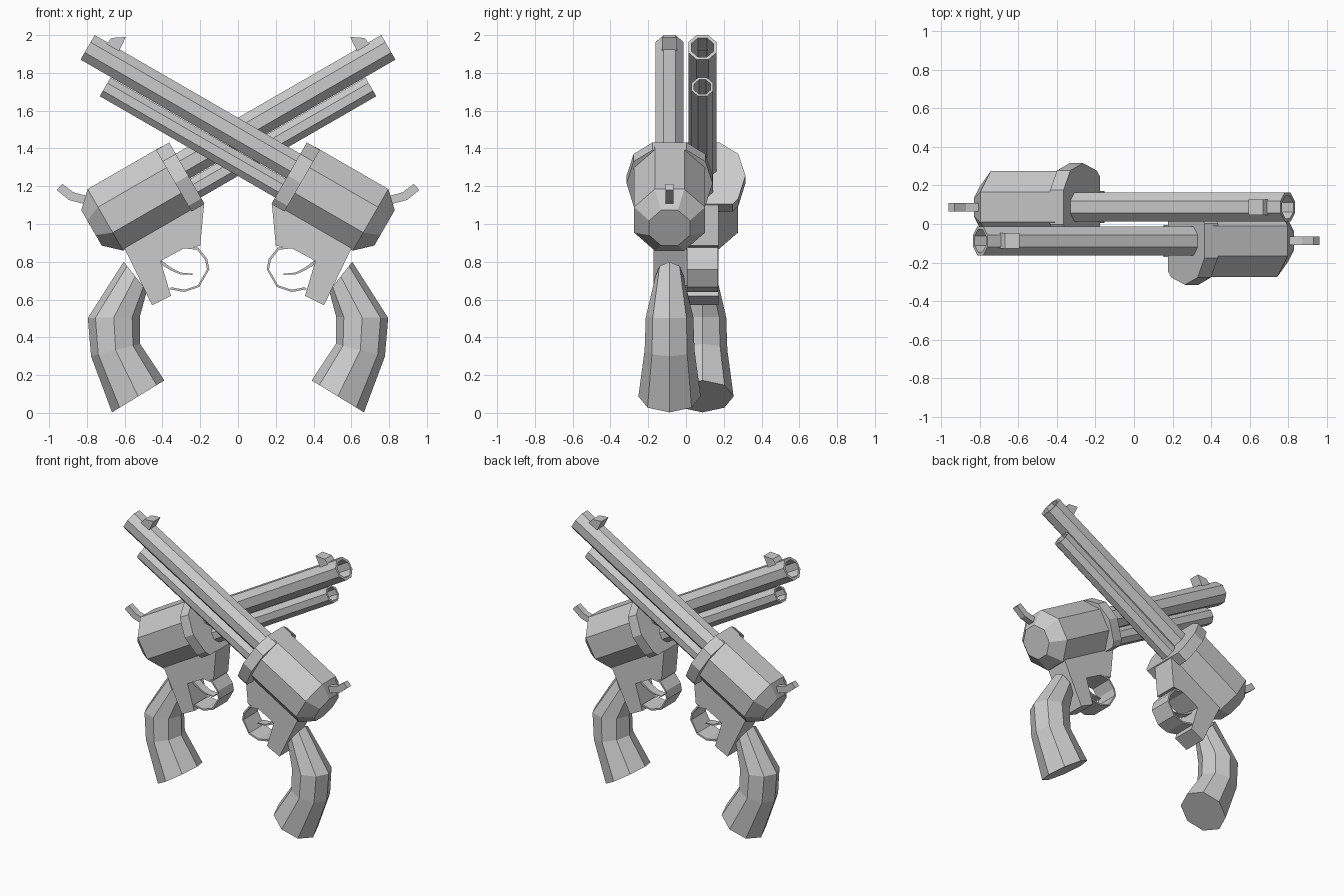
import bpy, bmesh
from math import sin, cos, pi, radians

if "Cube" in bpy.data.objects:
    bpy.data.objects.remove(bpy.data.objects["Cube"])

Y = -0.087                      # centre plane of the front revolver
C, S = cos(radians(30)), sin(radians(30))


def tilt(u, v, y):
    """Point given along the barrel (u), above it (v) and sideways (y)."""
    return (-(C * u - S * v), Y + y, S * u + C * v)


def loft(name, rings):
    """Skin a row of equal-length loops, cap both ends, and add the twin revolver's part."""
    bm = bmesh.new()
    loops = [[bm.verts.new(p) for p in r] for r in rings]
    n = len(loops[0])
    for a, b in zip(loops, loops[1:]):
        for i in range(n):
            j = (i + 1) % n
            bm.faces.new((a[i], a[j], b[j], b[i]))
    bm.faces.new(loops[0])
    bm.faces.new(loops[-1])
    bmesh.ops.recalc_face_normals(bm, faces=bm.faces[:])
    me = bpy.data.meshes.new(name)
    bm.to_mesh(me)
    bm.free()
    for side, turn in (("front", 0), ("back", pi)):
        ob = bpy.data.objects.new(f"{name}_{side}", me)
        ob.rotation_euler.z = turn
        bpy.context.collection.objects.link(ob)


def octagon(u, v, apothem):
    r = apothem / cos(pi / 8)
    return [tilt(u, v + r * sin((k + .5) * pi / 4), r * cos((k + .5) * pi / 4))
            for k in range(8)]


def plate(name, profile, half):
    """Extrude an x-z outline sideways."""
    loft(name, [[(x, Y + s * half, z) for x, z in profile] for s in (-1, 1)])


def tube(name, u0, u1, v, outer, inner):
    loft(name, [octagon(u0, v, outer), octagon(u1, v, outer),
                octagon(u1, v, inner), octagon(u1 - .3, v, inner)])


# Barrel and the rod tube below it
tube("barrel", .35, 1.657, 1.278, .075, .058)
tube("lower_tube", .35, 1.472, 1.143, .057, .044)

# Octagonal cylinder body with chamfered rear
loft("cylinder_body", [octagon(-.182, 1.236, .108), octagon(-.097, 1.236, .188),
                       octagon(.35, 1.236, .188)])

# Wider collar at the front of the body
half = [(.09, 1.422), (.19, 1.352), (.228, 1.22), (.19, 1.08), (.16, 1.046)]
collar = half + [(-y, v) for y, v in reversed(half)]
loft("collar", [[tilt(u, v, y) for y, v in collar] for u in (.32, .4)])

# Flat frame under the body
plate("frame", [(.18, 1.10), (.20, .885), (.285, .872), (.41, .804), (.355, .62),
                (.455, .57), (.60, .87), (.55, 1.1), (.3, 1.2)], .085)

# Trigger guard strip and trigger
guard = [(.30, .885), (.21, .875), (.163, .815), (.152, .76),
         (.205, .667), (.285, .64), (.365, .655)]
inner = [(.27 + (x - .27) * .9, .76 + (z - .76) * .9) for x, z in guard]
plate("trigger_guard", guard + inner[::-1], .083)
plate("trigger", [(.41, .81), (.35, .766), (.305, .743), (.24, .737),
                  (.24, .731), (.305, .733), (.35, .752), (.40, .78)], .03)

# Hammer spur and front sight
plate("hammer", [(.93, 1.212), (.96, 1.18), (.895, 1.127), (.81, 1.105), (.74, 1.09),
                 (.74, 1.15), (.805, 1.15), (.87, 1.167)], .022)
plate("front_sight", [(-.695, 1.955), (-.668, 1.985), (-.594, 1.99), (-.63, 1.915),
                      (-.66, 1.92)], .04)

# Curved eight-sided grip: outer end, inner end, half width of each section
sections = [((.605, .80), (.483, .645), .075), ((.795, .503), (.52, .508), .126),
            ((.778, .30), (.518, .365), .132), ((.667, .003), (.39, .172), .165)]
rings = []
for (x0, z0), (x1, z1), w in sections:
    ring = []
    for k in range(8):
        c, s = cos(k * pi / 4), sin(k * pi / 4)
        ring.append(((x0 + x1) / 2 + c * (x0 - x1) / 2, Y + w * s,
                     (z0 + z1) / 2 + c * (z0 - z1) / 2))
    rings.append(ring)
loft("grip", rings)
